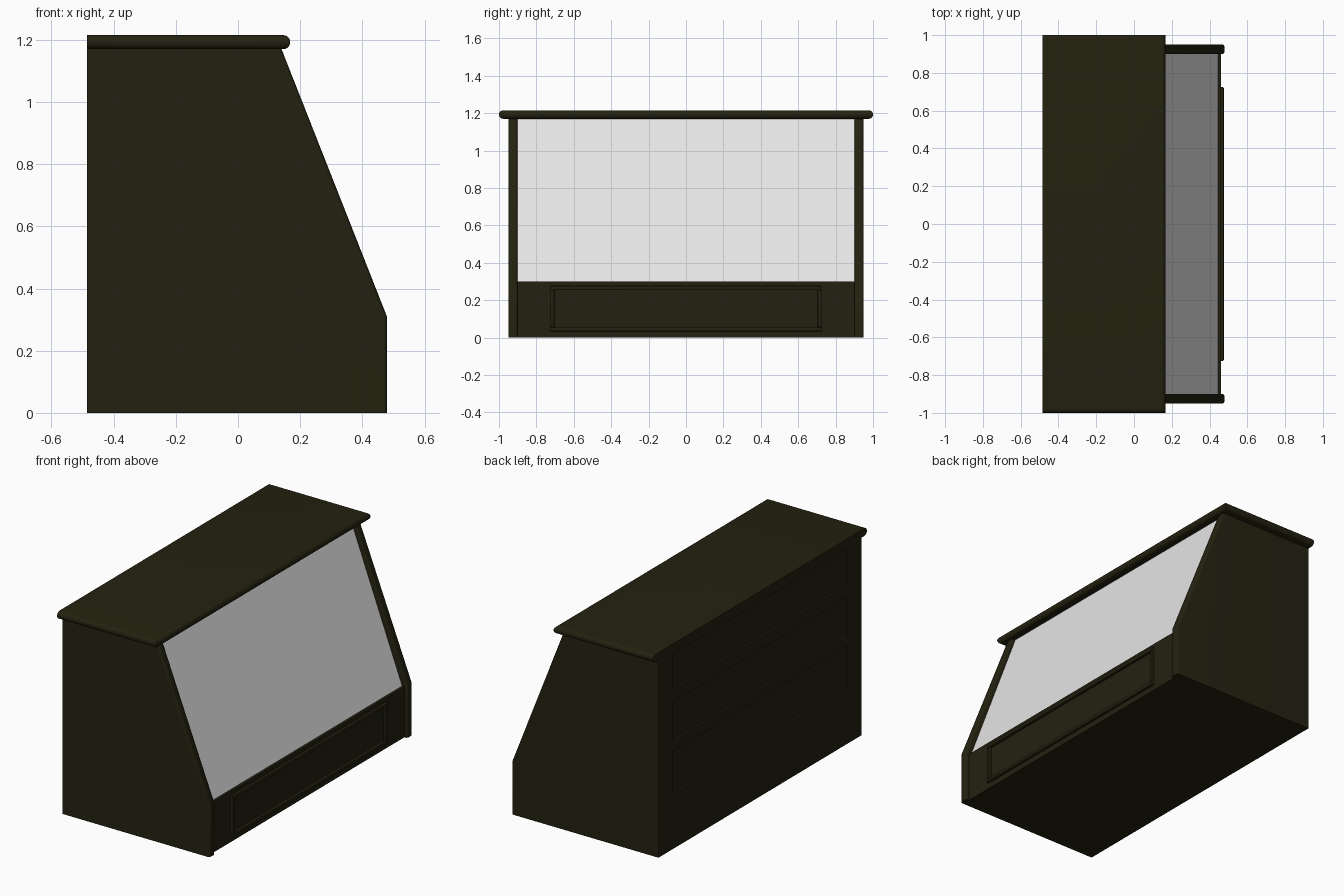
import bpy
import bmesh

cube = bpy.data.objects.get("Cube")
if cube:
    bpy.data.objects.remove(cube, do_unlink=True)


def material(name, rgb):
    m = bpy.data.materials.new(name)
    m.use_nodes = True
    m.diffuse_color = (*rgb, 1)
    m.node_tree.nodes["Principled BSDF"].inputs["Base Color"].default_value = (*rgb, 1)
    return m


WOOD = material("dark_olive_wood", (0.017, 0.0155, 0.005))
GLASS = material("pale_glass", (0.8, 0.8, 0.8))


def prism(name, profile, y0, y1, mat=WOOD, bevel_rule=None, width=0.0, segments=4):
    """Extrude an x-z profile along y, rounding the edges picked by bevel_rule."""
    bm = bmesh.new()
    face = bm.faces.new([bm.verts.new((x, y0, z)) for x, z in profile])
    ext = bmesh.ops.extrude_face_region(bm, geom=[face])
    moved = [v for v in ext["geom"] if isinstance(v, bmesh.types.BMVert)]
    bmesh.ops.translate(bm, verts=moved, vec=(0, y1 - y0, 0))
    bmesh.ops.recalc_face_normals(bm, faces=bm.faces)
    if bevel_rule:
        edges = [e for e in bm.edges if bevel_rule(*[v.co for v in e.verts])]
        bmesh.ops.bevel(bm, geom=edges, offset=width, segments=segments,
                        profile=0.5, affect='EDGES', clamp_overlap=True)
    mesh = bpy.data.meshes.new(name)
    bm.to_mesh(mesh)
    bm.free()
    ob = bpy.data.objects.new(name, mesh)
    bpy.context.collection.objects.link(ob)
    mesh.materials.append(mat)
    if bevel_rule:
        bpy.ops.object.select_all(action='DESELECT')
        ob.select_set(True)
        bpy.context.view_layer.objects.active = ob
        bpy.ops.object.shade_smooth_by_angle()
    return ob


def box(name, x0, x1, y0, y1, z0, z1, **kw):
    return prism(name, [(x0, z0), (x1, z0), (x1, z1), (x0, z1)], y0, y1, **kw)


BACK, FRONT = -0.485, 0.479
INNER, OUTER, TOP = 0.90, 0.95, 1.17

# Sloped end panels with rounded front edges
side_profile = [(BACK, 0), (FRONT, 0), (FRONT, 0.31), (0.14, TOP), (BACK, TOP)]
for label, y0, y1 in (("right", -OUTER, -INNER), ("left", INNER, OUTER)):
    prism(label + "_end_panel", side_profile, y0, y1, width=0.012,
          bevel_rule=lambda a, b: min(a.x, b.x) > 0 and abs(a.y - b.y) < 0.001)

# Counter top: round nose on the front and both ends, square at the back
box("counter_top", BACK, 0.168, -1, 1, TOP, 1.215, width=0.0222, segments=5,
    bevel_rule=lambda a, b: abs(a.z - b.z) < 0.001 and max(a.x, b.x) > 0)

# Base, front board and glass
box("base_board", BACK + 0.015, 0.46, -INNER, INNER, 0, 0.03)
box("front_board", 0.42, 0.46, -INNER, INNER, 0, 0.30)
prism("sloped_glass", [(0.435, 0.30), (0.445, 0.30), (0.118, TOP), (0.108, TOP)],
      -INNER, INNER, mat=GLASS)

# Raised moulding on the front board
Y, Z0, Z1, W = 0.725, 0.033, 0.276, 0.022
for label, z in (("lower", Z0), ("upper", Z1 - W)):
    box("front_moulding_" + label, 0.455, 0.476, -Y, Y, z, z + W, width=0.006, segments=2,
        bevel_rule=lambda a, b: min(a.x, b.x) > 0.47)
for label, y in (("right", -Y), ("left", Y - W)):
    box("front_moulding_" + label, 0.455, 0.476, y, y + W, Z0 + W, Z1 - W, width=0.006, segments=2,
        bevel_rule=lambda a, b: min(a.x, b.x) > 0.47)

# Back: three recessed drawer fronts framed by stiles and rails
STILE = 0.82
box("drawer_fronts", BACK + 0.012, BACK + 0.03, -INNER, INNER, 0, TOP)
for label, y0, y1 in (("right", -INNER, -STILE), ("left", STILE, INNER)):
    box("back_stile_" + label, BACK, BACK + 0.015, y0, y1, 0, TOP)
rails = [(0, 0.33), (0.58, 0.64), (0.87, 0.94), (1.155, TOP)]
for i, (z0, z1) in enumerate(rails):
    box(f"back_rail_{i + 1}", BACK, BACK + 0.015, -STILE, STILE, z0, z1)
